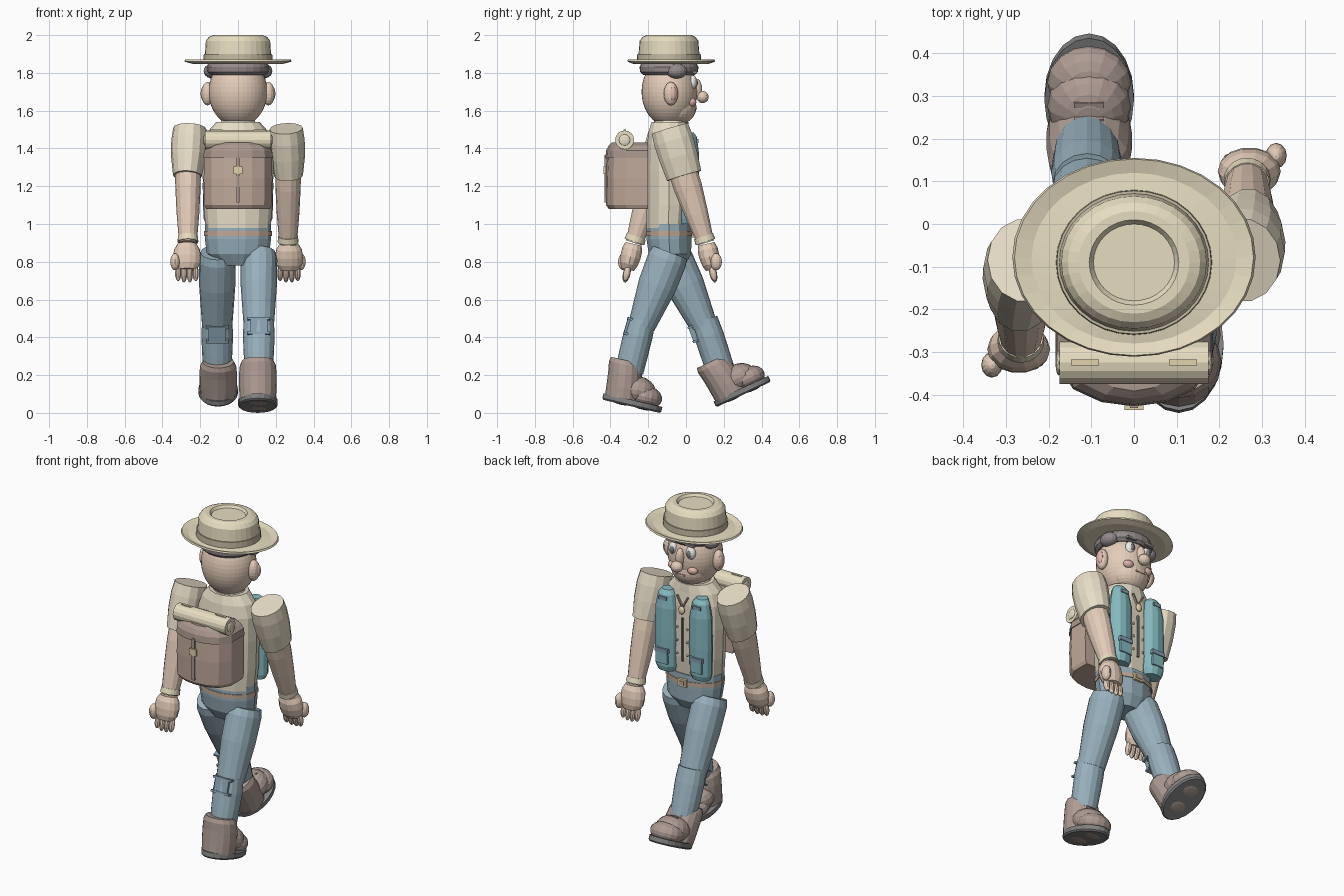
import bpy, bmesh
from math import sin, cos, pi, radians
from mathutils import Matrix, Vector

PAL = dict(cream=(.80, .72, .53), band=(.55, .49, .36), shirt=(.81, .73, .58), skin=(.78, .61, .49),
           blush=(.75, .48, .42), denim=(.32, .44, .51), patch=(.24, .35, .43), brown=(.42, .33, .29),
           dark=(.22, .22, .22), teal=(.24, .50, .54), pack=(.53, .40, .33), flap=(.40, .31, .27),
           belt=(.55, .40, .30), brass=(.75, .66, .42), hair=(.30, .26, .26), white=(.85, .85, .82))
MATS = {}
for k, c in PAL.items():
    MATS[k] = bpy.data.materials.new(k)
    MATS[k].diffuse_color = (*c, 1)
I = Matrix.Identity(4)


def finish(name, bm, mat, M=I):
    bmesh.ops.recalc_face_normals(bm, faces=bm.faces)
    me = bpy.data.meshes.new(name)
    bm.to_mesh(me)
    bm.free()
    me.materials.append(MATS[mat])
    ob = bpy.data.objects.new(name, me)
    ob.matrix_world = M
    bpy.context.collection.objects.link(ob)
    return ob


def skin_rings(name, rings, mat, M=I):
    """Bridge equal-length point rings and cap both ends."""
    bm = bmesh.new()
    vs = [[bm.verts.new(p) for p in r] for r in rings]
    n = len(vs[0])
    for a, b in zip(vs, vs[1:]):
        for i in range(n):
            bm.faces.new((a[i], a[(i + 1) % n], b[(i + 1) % n], b[i]))
    bm.faces.new(vs[0])
    bm.faces.new(vs[-1])
    return finish(name, bm, mat, M)


def loft(name, rings, mat, n=16, M=I):
    """Elliptic rings (x, y, z, rx, ry)."""
    return skin_rings(name, [[(x + rx * cos(2 * pi * i / n), y + ry * sin(2 * pi * i / n), z)
                              for i in range(n)] for x, y, z, rx, ry in rings], mat, M)


def frame(p0, p1):
    """Matrix with z running p0 -> p1 and x close to world x."""
    z = (Vector(p1) - Vector(p0)).normalized()
    y = z.cross(Vector((1, 0, 0))).normalized()
    m = Matrix((y.cross(z), y, z)).transposed().to_4x4()
    m.translation = p0
    return m


def limb(name, p0, p1, prof, mat, n=16):
    L = (Vector(p1) - Vector(p0)).length
    return loft(name, [(0, 0, t * L, rx, ry) for t, rx, ry in prof], mat, n, frame(p0, p1))


def ball(name, c, r, mat, M=I, seg=16, rows=10):
    bm = bmesh.new()
    bmesh.ops.create_uvsphere(bm, u_segments=seg, v_segments=rows, radius=1)
    bmesh.ops.transform(bm, matrix=Matrix.Translation(c) @ Matrix.Diagonal((*r, 1)), verts=bm.verts)
    return finish(name, bm, mat, M)


def box(name, c, s, mat, M=I):
    bm = bmesh.new()
    bmesh.ops.create_cube(bm, size=1)
    bmesh.ops.transform(bm, matrix=Matrix.Translation(c) @ Matrix.Diagonal((*s, 1)), verts=bm.verts)
    return finish(name, bm, mat, M)


Y = -.085  # body centre line in depth

# Hat: brim, band, crown with a dented top
loft("hat_brim", [(0, -.08, 1.85, .18, .165), (0, -.08, 1.848, .24, .20), (0, -.078, 1.86, .285, .233),
                  (0, -.078, 1.87, .28, .23), (0, -.08, 1.86, .24, .20), (0, -.09, 1.865, .18, .165)], "cream", 32)
loft("hat_band", [(0, -.09, 1.86, .183, .17), (0, -.09, 1.90, .181, .168)], "band", 32)
loft("hat_crown", [(0, -.09, 1.86, .178, .165), (0, -.09, 1.97, .17, .155), (0, -.09, 1.99, .155, .14),
                   (0, -.09, 2.0, .13, .12), (0, -.09, 2.0, .105, .1), (0, -.09, 1.985, .095, .09)], "cream", 32)

# Head and face
ball("head", (0, Y - .003, 1.70), (.155, .147, .185), "skin", seg=40, rows=24)
ball("jaw", (0, -.045, 1.62), (.115, .10, .095), "skin", seg=24, rows=16)
loft("neck", [(0, Y, 1.48, .085, .08), (0, Y, 1.58, .08, .075)], "skin")
loft("hair_band", [(0, -.09, 1.79, .145, .138), (0, -.09, 1.805, .162, .153), (0, -.09, 1.83, .165, .156),
                   (0, -.09, 1.855, .15, .145)], "hair", 24)
ball("nose_tip", (0, .088, 1.672), (.036, .032, .032), "skin")
ball("nose_bridge", (0, .055, 1.715), (.025, .03, .055), "skin")
box("mouth", (0, .052, 1.61), (.06, .01, .008), "blush")
for s in (-1, 1):
    ball("ear", (s * .162, -.08, 1.69), (.032, .038, .062), "skin")
    ball("inner_ear", (s * .182, -.07, 1.69), (.016, .02, .038), "blush", seg=12, rows=8)
    ball("hair_tuft", (s * .135, -.05, 1.81), (.047, .055, .04), "hair")
    ball("eye", (s * .058, .036, 1.75), (.03, .022, .038), "white")
    ball("pupil", (s * .056, .053, 1.748), (.014, .01, .02), "dark")
    box("eyebrow", (s * .06, .048, 1.803), (.06, .022, .014), "hair")
    ball("cheek", (s * .065, .03, 1.645), (.032, .025, .024), "blush")

# Torso
loft("shirt", [(0, -.095, .98, .172, .118), (0, -.09, 1.10, .182, .125), (0, -.09, 1.28, .188, .125),
               (0, -.09, 1.42, .185, .12), (0, -.09, 1.49, .16, .11), (0, Y, 1.54, .115, .10)], "shirt", 14)
loft("collar", [(0, Y, 1.52, .10, .09), (0, Y, 1.548, .088, .083)], "shirt")
box("shirt_zip", (0, .034, 1.21), (.012, .012, .26), "dark")
ball("pendant", (0, .042, 1.39), (.02, .012, .024), "brass")
for s in (-1, 1):
    box("pendant_cord", (0, 0, .035), (.008, .012, .08), "brown",
        Matrix.Translation((0, .034, 1.405)) @ Matrix.Rotation(s * .5, 4, 'Y'))
    # Open vest panels with pocket, flap, buttons
    x = s * .115
    loft("vest_panel", [(x, .015, 1.0, .055, .042), (x, .018, 1.03, .068, .048), (x, .02, 1.2, .072, .05),
                        (x, .02, 1.38, .068, .048), (x, .018, 1.46, .052, .04), (x, .01, 1.485, .035, .03)], "teal", 12)
    box("vest_pocket", (x, .062, 1.09), (.075, .02, .08), "teal")
    box("vest_pocket_flap", (x, .066, 1.13), (.085, .022, .025), "patch")
    box("vest_tab", (x, .05, 1.44), (.05, .03, .02), "patch")
    for z in (1.12, 1.2, 1.28):
        ball("button", (s * .034, .036, z), (.007, .007, .007), "brass", seg=8, rows=6)

# Hips and belt
loft("hips", [(0, Y, .78, .10, .08), (0, Y, .84, .165, .115), (0, -.09, .92, .175, .122),
              (0, -.09, 1.0, .175, .122)], "denim", 14)
loft("belt", [(0, -.09, .937, .179, .126), (0, -.09, .962, .179, .126)], "belt", 14)
box("belt_buckle", (0, .036, .95), (.06, .014, .045), "brass")
box("buckle_centre", (0, .041, .95), (.035, .012, .024), "belt")

# Backpack: D-shaped rings, then flap, strap and bedroll
outline = [(.18, -.20), (.18, -.32), (.14, -.385), (.075, -.415), (0, -.425),
           (-.075, -.415), (-.14, -.385), (-.18, -.32), (-.18, -.20)]


def pack_ring(z, k, kd):
    return [(x * k, -.20 + (y + .20) * kd, z) for x, y in outline]


skin_rings("backpack", [pack_ring(1.08, .94, .93), pack_ring(1.10, .99, .99), pack_ring(1.24, 1.01, 1),
                        pack_ring(1.37, .99, .97)], "pack")
skin_rings("backpack_flap", [pack_ring(1.35, 1.02, 1.01), pack_ring(1.39, 1.0, .99), pack_ring(1.415, .88, .93),
                             pack_ring(1.432, .65, .85)], "flap")
box("backpack_strap", (0, -.424, 1.24), (.018, .014, .25), "flap")
box("strap_buckle", (0, -.43, 1.285), (.045, .012, .04), "brass")
limb("bedroll", (-.175, -.325, 1.44), (.175, -.3251, 1.44), [(0, .05, .05), (1, .05, .05)], "cream") \
    .matrix_world = Matrix.Translation((-.175, -.325, 1.445)) @ Matrix.Rotation(pi / 2, 4, 'Y')
for s in (-1, 1):
    box("bedroll_strap", (s * .115, -.325, 1.493), (.065, .014, .012), "brass")
    ball("bedroll_core", (s * .176, -.325, 1.445), (.008, .03, .03), "shirt", seg=12, rows=6)

# Arms: the right one swings forward, the left one mirrors it backward
for s in (-1, 1):
    def A(x, d, z):
        return (s * x, Y + s * d, z)
    limb("sleeve", A(.255, 0, 1.505), A(.268, .075, 1.255),
         [(0, .088, .102), (.25, .095, .108), (.6, .092, .105), (1, .076, .097)], "shirt", 14)
    limb("forearm", A(.265, .065, 1.29), A(.265, .19, .90),
         [(0, .068, .078), (.25, .067, .077), (.6, .06, .064), (1, .047, .046)], "skin", 14)
    limb("wristband", A(.265, .178, .935), A(.265, .188, .905), [(0, .053, .053), (1, .055, .055)], "cream", 20)
    M = frame(A(.27, .195, .885), A(.27, .24, .69))
    loft("palm", [(0, 0, -.01, .05, .045), (0, 0, .02, .068, .055), (0, 0, .06, .074, .055),
                  (0, 0, .10, .07, .048), (0, 0, .13, .05, .035)], "skin", 14, M)
    for i in range(4):
        ball("finger", (-.047 + .031 * i, 0, .15), (.017, .02, .05 if i in (1, 2) else .042), "skin", M, 10, 8)
    ball("thumb", A(.333, .245, .80), (.025, .03, .045), "skin", seg=12)

# Legs and boots: (side, knee, ankle, sole centre, boot pitch)
for s, knee, ankle, sole, pitch in (
        (1, (.11, -.235, .46), (.11, -.30, .22), (.105, -.285, .05), -13),
        (-1, (-.11, .095, .46), (-.11, .185, .22), (-.105, .298, .112), 25)):
    limb("thigh", (s * .11, Y, .85), knee,
         [(0, .088, .095), (.1, .098, .105), (.45, .096, .102), (.8, .086, .083), (1, .08, .072)], "denim")
    limb("shin", (knee[0], knee[1], knee[2] + .03), ankle,
         [(0, .08, .074), (.3, .084, .078), (.65, .08, .077), (1, .074, .075)], "denim")
    K = frame(knee, ankle)
    box("knee_patch", (0, .066, .02), (.09, .03, .08), "patch", K)
    for t in (-.02, .06):
        box("knee_seam", (0, .07, t), (.12, .03, .012), "patch", K)
    B = Matrix.Translation(sole) @ Matrix.Rotation(radians(pitch), 4, 'X')
    loft("boot_sole", [(0, 0, -.016, .098, .152), (0, 0, -.008, .105, .16), (0, 0, .018, .105, .16)], "dark", 20, B)
    loft("boot_upper", [(0, -.055, .01, .095, .095), (0, -.06, .07, .10, .095), (0, -.07, .14, .10, .092),
                        (0, -.08, .19, .095, .09), (0, -.085, .215, .082, .08)], "brown", 16, B)
    ball("boot_toe", (0, .06, .05), (.098, .09, .062), "brown", B)
    ball("boot_instep", (0, .01, .075), (.098, .10, .075), "brown", B)
    for i in range(2):
        box("boot_lace", (0, .045 - .035 * i, .135 + .014 * i), (.07, .012, .02), "flap", B)
    for y in (-.06, .06):
        ball("sole_tread", (0, y, -.014), (.05, .04, .006), "flap", B, 12, 6)
